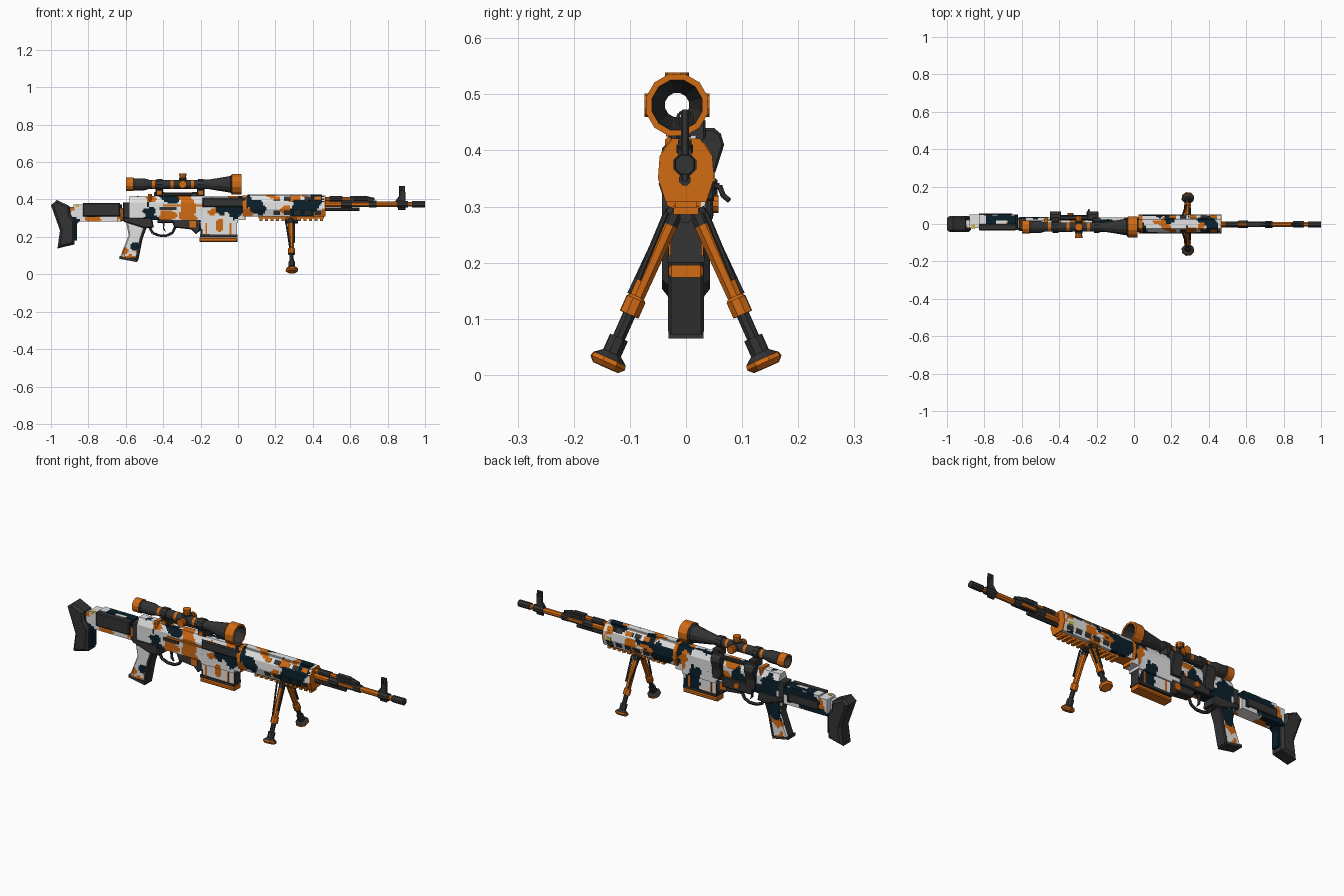
import bpy, bmesh, math
from mathutils import Vector, noise

if "Cube" in bpy.data.objects:
    bpy.data.objects.remove(bpy.data.objects["Cube"])

# colours
COLS = [("charcoal", (.033, .033, .034)), ("orange", (.64, .145, .007)), ("off_white", (.76, .76, .76)),
        ("navy", (.003, .014, .024)), ("yellow", (.62, .50, .03))]
MATS = []
for n, c in COLS:
    m = bpy.data.materials.new(n)
    m.diffuse_color = (*c, 1)
    m.use_nodes = True
    m.node_tree.nodes["Principled BSDF"].inputs["Base Color"].default_value = m.diffuse_color
    MATS.append(m)
DARK, ORANGE, WHITE, NAVY, YELLOW = range(5)
CAMO, CAMO_SIDES = 10, 11   # camo everywhere / camo only on faces looking along y
STEP = .009

# larger camo patches per side: x, z, half width, half height, colour
FRONT = [(.10, .36, .05, .04, NAVY), (-.47, .335, .035, .025, NAVY), (.40, .385, .03, .02, NAVY),
         (-.55, .145, .025, .025, NAVY), (-.365, .32, .045, .028, ORANGE), (-.46, .40, .03, .02, ORANGE),
         (.25, .345, .035, .02, ORANGE), (.30, .41, .03, .015, ORANGE), (-.10, .26, .022, .035, ORANGE),
         (-.61, .125, .02, .02, ORANGE), (-.78, .295, .04, .012, ORANGE), (-.88, .27, .03, .03, NAVY),
         (-.57, .2, .09, .1, WHITE), (-.1, .26, .12, .06, WHITE), (-.52, .35, .05, .08, WHITE)]
BACK = [(.11, .35, .08, .05, NAVY), (.30, .36, .035, .03, ORANGE), (.34, .36, .09, .05, WHITE),
        (-.25, .33, .04, .03, ORANGE), (-.14, .37, .10, .05, WHITE), (-.42, .36, .05, .03, WHITE),
        (-.72, .35, .10, .05, NAVY), (-.56, .22, .04, .05, NAVY), (-.06, .25, .04, .04, NAVY),
        (-.15, .25, .05, .05, WHITE)]


def camo(p):
    q = Vector([(math.floor(v / STEP) + .5) * STEP for v in p])
    w = noise.noise(q * 28) * .5
    if abs(q.y) > .015:
        for x, z, a, b, c in FRONT if q.y < 0 else BACK:
            if math.hypot((q.x - x) / a, (q.z - z) / b) + w < 1:
                return c
    if noise.noise(q * 10 + Vector((3.3, 7.1, 1.7))) + w * .3 > .16:
        return NAVY
    if noise.noise(q * 11 + Vector((13.7, 2.2, 9.4))) + w * .3 > .16:
        return ORANGE
    return WHITE


def finish(name, bm, mat):
    bmesh.ops.recalc_face_normals(bm, faces=bm.faces)
    if mat is not None and mat >= CAMO:
        for ax in range(3):
            lo = min(v.co[ax] for v in bm.verts)
            hi = max(v.co[ax] for v in bm.verts)
            no = Vector([float(i == ax) for i in range(3)])
            for k in range(math.floor(lo / STEP) + 1, math.ceil(hi / STEP)):
                bmesh.ops.bisect_plane(bm, geom=bm.verts[:] + bm.edges[:] + bm.faces[:], dist=1e-6,
                                       plane_co=no * (k * STEP), plane_no=no)
        for f in bm.faces:
            plain = mat == CAMO_SIDES and abs(f.normal.y) < .5
            f.material_index = DARK if plain else camo(f.calc_center_median())
    elif mat is not None:
        for f in bm.faces:
            f.material_index = mat
    me = bpy.data.meshes.new(name)
    bm.to_mesh(me)
    bm.free()
    for m in MATS:
        me.materials.append(m)
    o = bpy.data.objects.new(name, me)
    bpy.context.collection.objects.link(o)
    return o


def prism(name, pts, a, b, mat, axis='y', bev=0):
    """Outline in xz pulled along y, or outline in yz pulled along x."""
    bm = bmesh.new()
    at = (lambda u, v, t: (u, t, v)) if axis == 'y' else (lambda u, v, t: (t, u, v))
    A, B = ([bm.verts.new(at(u, v, t)) for u, v in pts] for t in (a, b))
    n = len(pts)
    bm.faces.new(A)
    bm.faces.new(B[::-1])
    for i in range(n):
        bm.faces.new((A[i], B[i], B[(i + 1) % n], A[(i + 1) % n]))
    bmesh.ops.recalc_face_normals(bm, faces=bm.faces)
    if bev:
        k = 1 if axis == 'y' else 0
        es = [e for e in bm.edges if abs(e.verts[0].co[k] - e.verts[1].co[k]) < 1e-6]
        bmesh.ops.bevel(bm, geom=es, offset=bev, segments=1, affect='EDGES')
    return finish(name, bm, mat)


def box(name, x0, x1, y0, y1, z0, z1, mat, bev=0):
    return prism(name, [(x0, z0), (x1, z0), (x1, z1), (x0, z1)], y0, y1, mat, 'y', bev)


def lathe(name, origin, direction, stations, sides=10, closed=False):
    """Stations: distance, radius, colour of the band that starts there."""
    bm = bmesh.new()
    rot = Vector((0, 0, 1)).rotation_difference(Vector(direction))
    rings = []
    for d, r, _ in stations:
        rings.append([bm.verts.new(Vector(origin) + rot @ Vector((r * math.cos(t), r * math.sin(t), d)))
                      for t in [(i + .5) * math.tau / sides for i in range(sides)]])
    n = len(rings)
    for k in range(n if closed else n - 1):
        A, B = rings[k], rings[(k + 1) % n]
        for i in range(sides):
            j = (i + 1) % sides
            bm.faces.new((A[i], A[j], B[j], B[i])).material_index = stations[k][2]
    if not closed:
        bm.faces.new(rings[0]).material_index = stations[0][2]
        bm.faces.new(rings[-1]).material_index = stations[-1][2]
    return finish(name, bm, None)


def rod(name, p, q, r, mat, sides=8):
    d = Vector(q) - Vector(p)
    return lathe(name, p, d.normalized(), [(0, r, mat), (d.length, r, mat)], sides)


X = (1, 0, 0)
# shoulder stock
prism("butt_pad", [(-1, .37), (-.968, .397), (-.90, .365), (-.895, .32), (-.872, .285), (-.875, .16),
                   (-.965, .138), (-.952, .235)], -.043, .043, DARK, bev=.012)
prism("stock_leg", [(-.90, .36), (-.83, .36), (-.83, .30), (-.862, .27), (-.862, .18), (-.89, .18)],
      -.022, .022, CAMO)
box("stock_body", -.88, -.62, -.022, .05, .283, .372, CAMO)
box("stock_top_cover", -.83, -.63, .0, .05, .37, .382, CAMO)
box("stock_front_panel", -.83, -.63, -.034, .0, .31, .382, DARK, .005)
box("stock_back_panel", -.83, -.65, .048, .056, .305, .35, DARK, .003)
box("stock_release", -.868, -.85, -.024, -.002, .36, .374, YELLOW)
box("stock_hinge", -.63, -.565, -.026, .03, .285, .355, ORANGE, .005)
box("hinge_cap", -.615, -.575, -.031, .035, .30, .385, DARK, .005)

# receiver
sec = [(-.034, .29), (.034, .29), (.036, .385), (.02, .42), (-.02, .42), (-.036, .385)]
prism("receiver", sec, -.58, .04, CAMO, 'x')
prism("trigger_frame", [(-.62, .305), (-.46, .305), (-.45, .25), (-.50, .245), (-.56, .265), (-.61, .28)],
      -.037, .037, DARK, bev=.006)
prism("trigger_housing", [(-.36, .30), (-.2, .30), (-.2, .235), (-.225, .215), (-.25, .24), (-.34, .25)],
      -.026, .026, DARK, bev=.005)
box("magazine_catch", -.26, -.225, -.03, .03, .25, .285, ORANGE)
box("dust_cover", -.19, .04, -.043, -.03, .36, .41, DARK, .006)
box("cover_hinge_strip", -.40, -.19, -.041, -.03, .362, .372, ORANGE)
box("rear_cover_band", -.48, -.46, -.037, .037, .38, .43, ORANGE, .01)
box("selector_lever", -.42, -.33, -.042, -.032, .345, .36, DARK)

# grip, trigger and guard
prism("grip", [(-.60, .29), (-.49, .26), (-.515, .19), (-.54, .068), (-.632, .088), (-.585, .21)],
      -.03, .03, CAMO_SIDES, bev=.007)
prism("grip_cap", [(-.538, .065), (-.54, .078), (-.634, .098), (-.635, .083)], -.031, .031, DARK)
prism("grip_front_strap", [(-.485, .26), (-.51, .19), (-.534, .072), (-.552, .076), (-.528, .19), (-.505, .26)],
      -.032, .032, DARK, bev=.005)
guard = [(-.475, .255), (-.455, .22), (-.42, .207), (-.38, .207), (-.35, .222), (-.335, .255)]
for (a, b), (c, d) in zip(guard, guard[1:]):
    rod("trigger_guard", (a, 0, b), (c, 0, d), .008, DARK, 6)
prism("trigger", [(-.405, .30), (-.39, .30), (-.395, .25), (-.385, .225), (-.40, .24)], -.006, .006, DARK)

# magazine
box("magazine", -.2, -.005, -.028, .028, .20, .31, CAMO_SIDES)
box("magazine_well", -.205, .0, -.035, .035, .275, .325, CAMO)
box("magazine_base", -.207, -.003, -.031, .031, .174, .196, ORANGE, .005)
box("magazine_band", -.204, -.004, -.033, .033, .2, .213, DARK)
for s in (-1, 1):
    for x in (-.17, -.04):
        box("magazine_rib", x - .005, x + .005, s * .028 - .003, s * .028 + .003, .213, .275, ORANGE)

# handguard
hg = [(-.036, .308), (.036, .308), (.05, .35), (.047, .39), (.025, .421), (-.025, .421), (-.047, .39), (-.05, .35)]
prism("handguard", hg, .045, .462, CAMO, 'x')
prism("handguard_front_cap", hg, .462, .468, ORANGE, 'x')
prism("receiver_collar", hg, .025, .045, ORANGE, 'x')
box("top_rail", .05, .45, -.018, .018, .418, .427, CAMO)
for s in (-1, 1):
    for i in range(5):
        x = .19 + i * .055
        prism("upper_slot", [(s * .032, .4155), (s * .0445, .396), (s * .041, .392), (s * .028, .412)],
              x, x + .035, DARK if i % 2 else ORANGE, 'x')
        prism("lower_slot", [(s * .041, .318), (s * .049, .341), (s * .045, .343), (s * .037, .320)],
              x, x + .035, DARK, 'x')
box("bottom_rail", .11, .46, -.02, .02, .298, .31, ORANGE)
for i in range(12):
    box("rail_tooth", .115 + i * .0295, .131 + i * .0295, -.022, .022, .286, .3, ORANGE)
box("handguard_latch", .415, .44, .043, .0515, .345, .362, YELLOW)

# barrel, gas block, sight and muzzle
lathe("barrel", (.45, -.002, .375), X, [(0, .017, ORANGE), (.10, .017, DARK), (.11, .022, DARK), (.16, .022, DARK),
      (.16, .016, ORANGE), (.25, .016, DARK), (.25, .02, DARK), (.29, .02, DARK), (.29, .015, ORANGE),
      (.40, .015, DARK), (.40, .019, DARK), (.46, .019, DARK), (.46, .013, ORANGE), (.48, .013, DARK),
      (.48, .018, DARK), (.55, .018, DARK), (.55, .009, DARK)], 8)
lathe("gas_tube", (.45, -.002, .403), X, [(0, .012, ORANGE), (.04, .012, DARK), (.04, .016, DARK), (.11, .016, DARK),
      (.11, .012, ORANGE), (.17, .012, DARK), (.17, .016, DARK), (.24, .016, DARK), (.28, .006, DARK)], 8)
prism("gas_block", [(.60, .36), (.70, .36), (.74, .375), (.72, .40), (.67, .42), (.60, .42)], -.014, .01, DARK)
rod("cleaning_rod", (.45, -.002, .348), (.65, -.002, .348), .011, DARK)
prism("front_sight", [(.855, .345), (.895, .345), (.895, .43), (.892, .473), (.862, .473), (.862, .42), (.84, .39),
                      (.855, .38)], -.009, .005, DARK, bev=.003)
R = [(.862, -.002 + .014 * math.cos(i * math.tau / 8), .456 + .014 * math.sin(i * math.tau / 8)) for i in range(9)]
for p, q in zip(R, R[1:]):
    rod("sight_hood", (.878, p[1], p[2]), (.878, q[1], q[2]), .003, DARK, 5)

# hollow scope
lathe("scope", (-.6, -.016, .481), X, [(0, .037, ORANGE), (.04, .037, DARK), (.045, .033, DARK), (.10, .033, DARK),
      (.125, .025, DARK), (.14, .025, ORANGE), (.155, .025, DARK), (.24, .025, ORANGE), (.255, .025, DARK),
      (.35, .025, ORANGE), (.365, .025, DARK), (.44, .026, DARK), (.56, .046, DARK), (.568, .057, ORANGE),
      (.62, .057, ORANGE), (.62, .046, DARK), (.56, .040, DARK), (.44, .022, DARK), (.08, .022, DARK),
      (.0, .03, ORANGE)], 12, True)
TURRET = [(.0235, .022, DARK), (.034, .022, ORANGE), (.036, .018, ORANGE), (.046, .018, DARK), (.046, .021, ORANGE),
          (.058, .021, ORANGE)]
for d in ((0, 0, 1), (0, 1, 0), (0, -1, 0)):
    lathe("scope_turret", (-.295, -.016, .481), d, TURRET, 10)
for x in (-.42, -.20):
    lathe("scope_ring", (x - .015, -.016, .481), X, [(0, .031, DARK), (.03, .031, DARK), (.03, .024, DARK),
                                                     (0, .024, DARK)], 10, True)
    box("scope_ring_foot", x - .02, x + .02, -.03, .035, .42, .457, DARK, .004)
    box("ring_clamp", x - .012, x + .012, -.036, -.024, .425, .445, ORANGE)
# side mount on the far side: low plate and two arms
box("side_plate", -.43, -.25, .034, .048, .275, .33, DARK, .004)
arm = [(.034, .31), (.05, .31), (.052, .36), (.068, .41), (.062, .43), (.05, .44), (.025, .44), (.02, .42), (.036, .39)]
for x in (-.45, -.25):
    prism("mount_arm", arm, x, x + .06, DARK, 'x', .004)
box("mount_bridge", -.43, -.21, .022, .045, .42, .437, DARK, .004)
rod("mount_knob", (-.34, .045, .305), (-.34, .058, .305), .016, ORANGE, 10)
hook = [(-.25, .035, .335), (-.25, .06, .337), (-.245, .066, .32), (-.24, .077, .311)]
for p, q in zip(hook, hook[1:]):
    rod("bolt_handle", p, q, .005, DARK, 6)

# bipod
box("bipod_mount", .255, .315, -.022, .022, .288, .305, ORANGE, .004)
rod("bipod_pivot", (.25, 0, .282), (.32, 0, .282), .012, DARK)
for s in (-1, 1):
    top, foot = Vector((.282, s * .018, .295)), Vector((.288, s * .142, .016))
    d = foot - top
    L = d.length
    lathe("bipod_leg", top, d.normalized(), [(0, .016, DARK), (.03, .016, ORANGE), (.17, .014, ORANGE),
          (.175, .019, ORANGE), (.205, .019, DARK), (.205, .012, DARK), (.25, .012, DARK), (.25, .018, DARK),
          (.28, .018, DARK), (L - .014, .033, ORANGE), (L - .006, .035, ORANGE), (L + .003, .026, ORANGE)], 8)
    rod("bipod_strut", (.255, s * .03, .295), (.278, s * .10, .145), .005, DARK, 6)
    rod("bipod_spring", (.30, s * .035, .29), (.30, s * .085, .17), .005, DARK, 6)
